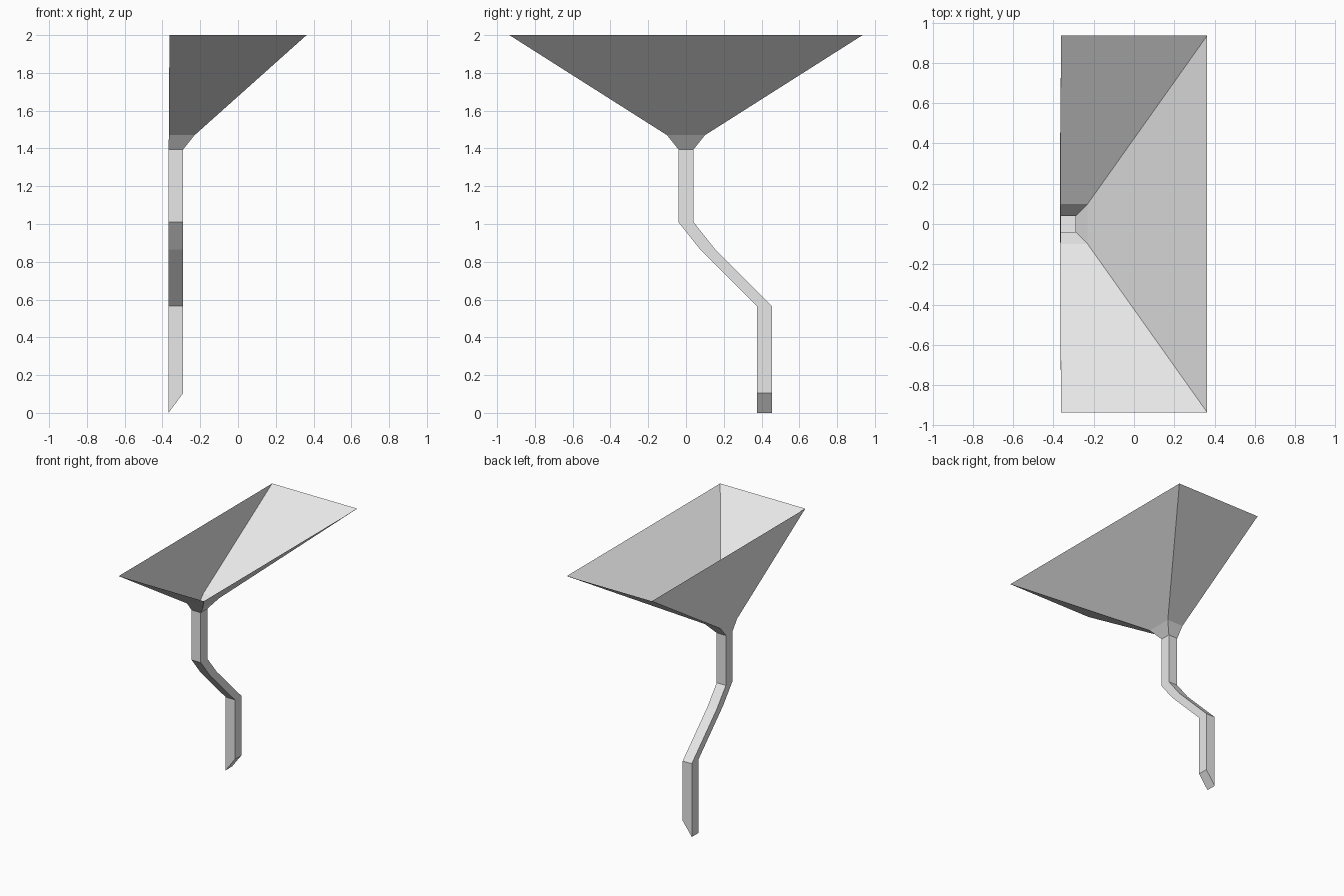
import bpy
import bmesh

cube = bpy.data.objects.get("Cube")
if cube:
    bpy.data.objects.remove(cube, do_unlink=True)

grey = bpy.data.materials.new("plain_grey")
grey.use_nodes = True
colour = (0.8, 0.8, 0.8, 1)
grey.diffuse_color = colour
grey.node_tree.nodes["Principled BSDF"].inputs["Base Color"].default_value = colour


def ring(bm, x0, x1, y0, y1, z_wall, z_outer=None):
    """Rectangular section; the outer side may sit at another height."""
    z1 = z_wall if z_outer is None else z_outer
    corners = ((x0, y0, z_wall), (x1, y0, z1), (x1, y1, z1), (x0, y1, z_wall))
    return [bm.verts.new(c) for c in corners]


def loft(name, sections, cap_end=False):
    """Join rectangular sections, listed from top to bottom, into a thin shell."""
    bm = bmesh.new()
    rings = [ring(bm, *s) for s in sections]
    for upper, lower in zip(rings, rings[1:]):
        for i in range(4):
            j = (i + 1) % 4
            bm.faces.new((lower[i], lower[j], upper[j], upper[i]))
    if cap_end:
        bm.faces.new(rings[-1][::-1])
    mesh = bpy.data.meshes.new(name)
    bm.to_mesh(mesh)
    bm.free()
    mesh.materials.append(grey)
    obj = bpy.data.objects.new(name, mesh)
    bpy.context.collection.objects.link(obj)
    return obj


BACK, FRONT, HALF = -0.368, -0.29, 0.04

# Open hopper, flat against the wall side, with a steeper neck
loft("hopper", [
    (-0.363, 0.363, -0.935, 0.935, 2.0),
    (-0.366, -0.23, -0.1, 0.1, 1.47),
    (BACK, FRONT, -HALF, HALF, 1.395),
])

# Square downpipe with an offset bend and a slanted outlet
path = [(0, 1.395), (0, 1.01), (0.115, 0.865), (0.415, 0.565)]
pipe = [(BACK, FRONT, y - HALF, y + HALF, z) for y, z in path]
pipe.append((BACK, FRONT, 0.375, 0.455, 0.0, 0.105))
loft("downpipe", pipe, cap_end=True)
